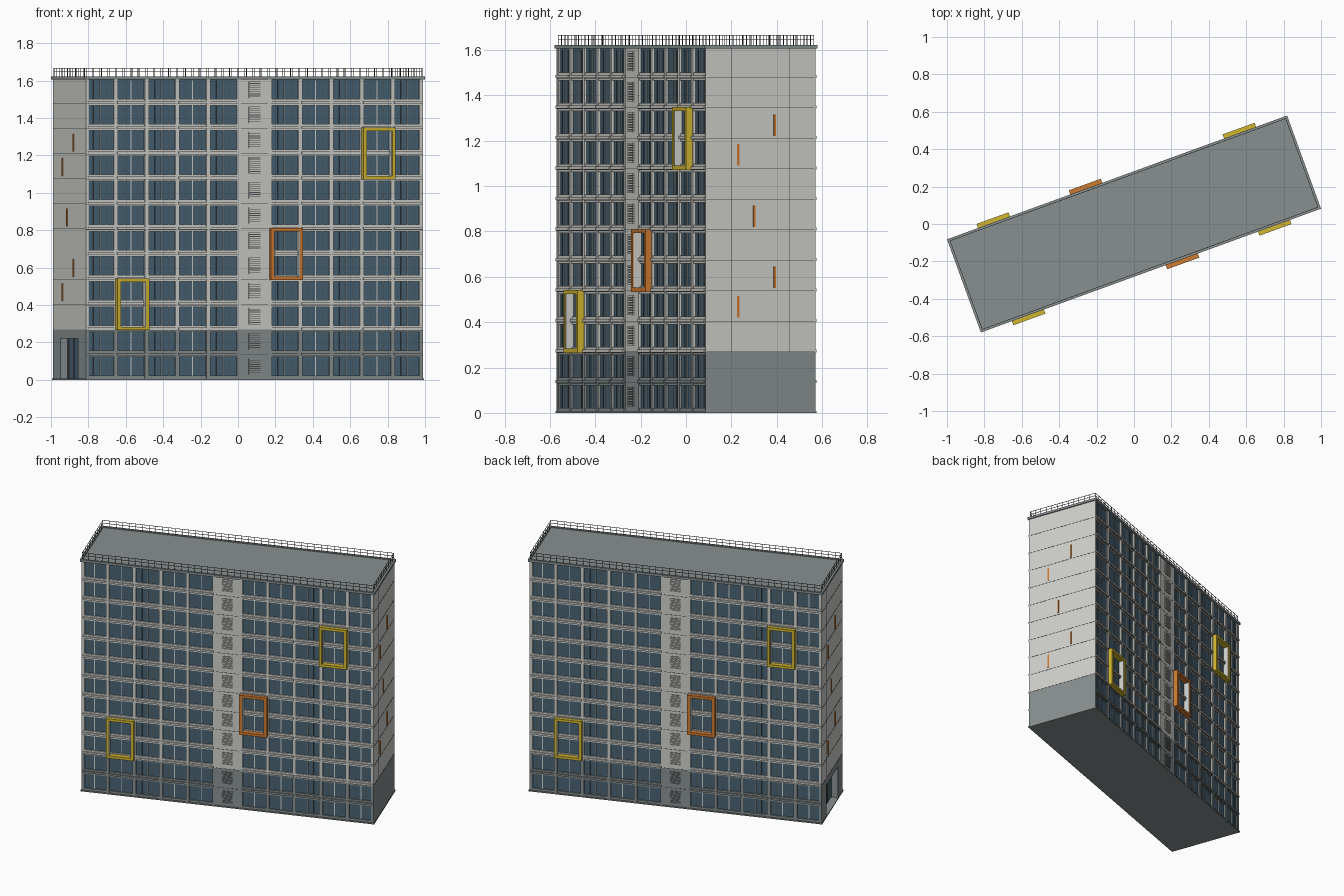
import bpy, bmesh, math
from mathutils import Matrix, Vector

if "Cube" in bpy.data.objects:
    bpy.data.objects.remove(bpy.data.objects["Cube"])

TURN = Matrix.Rotation(math.radians(20), 4, 'Z')   # block stands at an angle
HALF = Matrix.Rotation(math.pi, 4, 'Z')
FLOORS, BAYS = 12, 11
FH, BW = 0.1345, 0.175
TOP = FLOORS * FH
BASE = 2 * FH                                      # height of the dark base
HL, HW = 0.96, 0.255                               # half length, half width


def material(name, rgb):
    m = bpy.data.materials.new(name)
    m.diffuse_color = (*rgb, 1)
    m.use_nodes = True
    m.node_tree.nodes["Principled BSDF"].inputs["Base Color"].default_value = m.diffuse_color
    return m


MATS = {
    "wall": material("pale_concrete", (0.63, 0.63, 0.60)),
    "dark": material("slate_grey", (0.25, 0.28, 0.28)),
    "glass": material("blue_glass", (0.065, 0.125, 0.175)),
    "yellow": material("yellow", (0.64, 0.47, 0.03)),
    "orange": material("orange", (0.62, 0.20, 0.03)),
    "line": material("charcoal", (0.08, 0.085, 0.085)),
}
parts = {}


def box(part, mat, u, v, z):
    """Queue a box given as (min, max) ranges along length, width and height."""
    bm, _ = parts.setdefault(part, (bmesh.new(), mat))
    mid = Vector((sum(u) / 2, sum(v) / 2, sum(z) / 2))
    size = (abs(u[1] - u[0]), abs(v[1] - v[0]), abs(z[1] - z[0]), 1)
    bmesh.ops.create_cube(bm, size=1, matrix=Matrix.Translation(mid) @ Matrix.Diagonal(size))


def both(part, mat, u, v, z):
    """Box plus its copy turned half way round, for the opposite side."""
    box(part, mat, u, v, z)
    box(part, mat, (-u[1], -u[0]), (-v[1], -v[0]), z)


def tiered(part, u, v, z):
    """Wall piece split into dark base and pale upper part."""
    if z[0] < BASE:
        both("lower_" + part, "dark", u, v, (z[0], min(z[1], BASE)))
    if z[1] > BASE:
        both("upper_" + part, "wall", u, v, (max(z[0], BASE), z[1]))


# Core, plinth and roof
box("core", "wall", (-0.912, 0.93), (-0.235, 0.235), (0.004, TOP))
box("plinth", "dark", (-0.964, 0.964), (-0.262, 0.262), (0, 0.008))
box("roof", "dark", (-0.964, 0.964), (-0.262, 0.262), (TOP - 0.006, TOP + 0.002))
both("parapet", "dark", (-0.9675, 0.9675), (-0.265, -0.25), (TOP - 0.008, TOP + 0.008))
both("parapet", "dark", (0.9525, 0.9675), (-0.25, 0.25), (TOP - 0.008, TOP + 0.008))

# Window strips on both long sides
both("glazing", "glass", (-0.945, 0.945), (-0.247, -0.234), (0.008, TOP - 0.006))

# Columns between bays
for i in range(BAYS + 1):
    c = (i - BAYS / 2) * BW
    h = 0.011
    tiered("columns", (max(c - h, -HL), min(c + h, HL)), (-0.258, -0.234), (0, TOP))

# Floor bands, sills, window bars and the stair bay
for f in range(FLOORS):
    z = f * FH
    tiered("bands", (-HL, HL), (-HW, -0.234), (max(z - 0.013, 0), z + 0.022))
    for b in range(BAYS):
        c = (b - BAYS / 2 + 0.5) * BW
        if b == BAYS // 2:
            tiered("stair_panel", (c - 0.08, c + 0.08), (-0.256, -0.234), (z, z + FH))
            both("vent_backing", "line", (c - 0.033, c + 0.033), (-0.258, -0.25),
                 (z + 0.028, z + 0.115))
            for k in range(8):
                s = z + 0.0285 + k * 0.0111
                tiered("vent_slats", (c - 0.034, c + 0.034), (-0.263, -0.25), (s, s + 0.0075))
            if f:
                both("stair_joints", "line", (c - 0.076, c + 0.076), (-0.257, -0.25),
                     (z - 0.001, z + 0.001))
            continue
        if f:
            name, mat = ("lower_sills", "dark") if f == 1 else ("upper_sills", "wall")
            both(name, mat, (c - 0.082, c + 0.082), (-0.264, -0.24), (z - 0.002, z + 0.010))
            both("sill_shadow_gaps", "line", (c - 0.082, c + 0.082), (-0.2585, -0.24),
                 (z - 0.005, z - 0.002))
        w = (z + 0.022, z + FH - 0.013)
        both("window_mullions", "wall", (c - 0.0025, c + 0.0025), (-0.25, -0.24), w)
        for q in (-0.038, 0.038):
            both("window_bars", "line", (c + q - 0.001, c + q + 0.001), (-0.249, -0.24), w)

# Projecting coloured frames, each two floors high and one bay wide
for bay, floor, mat in ((1, 2, "yellow"), (6, 4, "orange"), (9, 8, "yellow")):
    c = (bay - BAYS / 2 + 0.5) * BW
    z0, z1 = floor * FH - 0.004, (floor + 2) * FH + 0.004
    o, t, d = 0.091, 0.018, (-0.288, -0.25)
    name = mat + "_frames"
    for s in (-1, 1):
        both(name, mat, tuple(sorted((c + s * o, c + s * (o - t)))), d, (z0, z1))
        both("frame_linings", "wall", tuple(sorted((c + s * (o - t), c + s * (o - t - 0.003)))),
             (-0.284, -0.247), (z0 + t, z1 - t))
    both(name, mat, (c - o + t, c + o - t), d, (z0, z0 + t))
    both(name, mat, (c - o + t, c + o - t), d, (z1 - t, z1))

# End walls: solid on one end, with an entrance recess on the other
DV, DZ = 0.137, 0.22


def end_wall(v, z, u):
    if z[0] < BASE:
        box("lower_end_walls", "dark", u, v, (z[0], min(z[1], BASE)))
    if z[1] > BASE:
        box("upper_end_walls", "wall", u, v, (max(z[0], BASE), z[1]))


end_wall((-0.254, 0.254), (0, TOP), (0.94, HL))
end_wall((-0.254, 0.254), (DZ, TOP), (-HL, -0.94))
for s in (-1, 1):
    end_wall(tuple(sorted((s * DV, s * 0.254))), (0, DZ), (-HL, -0.94))
    box("entrance_sides", "dark", (-0.945, -0.905),
        tuple(sorted((s * DV, s * 0.233))), (0, DZ + 0.015))
box("entrance_ceiling", "dark", (-0.945, -0.905), (-DV, DV), (DZ, DZ + 0.015))

# Entrance doors
box("entrance_doors", "glass", (-0.916, -0.91), (-DV, DV), (0.008, DZ))
for v in (-DV + 0.004, -0.045, 0.045, DV - 0.004):
    box("door_posts", "line", (-0.919, -0.911), (v - 0.004, v + 0.004), (0.008, DZ))

# Panel joints and orange strips on both ends
for f in range(2, FLOORS):
    both("end_joints", "line", (HL - 0.002, HL + 0.001), (-0.254, 0.254),
         (f * FH - 0.0012, f * FH + 0.0012))
for v in (-0.137, 0.137):
    both("end_joints", "line", (HL - 0.002, HL + 0.001), (v - 0.0012, v + 0.0012), (BASE, TOP))
for v, z in ((0.066, 1.22), (-0.106, 1.09), (-0.03, 0.82), (0.066, 0.55), (-0.106, 0.42)):
    both("end_strips", "orange", (HL - 0.002, HL + 0.005), (v - 0.005, v + 0.005), (z, z + 0.095))

# Roof railing
RL, RW, R = 0.955, 0.252, 0.0013
for z in (TOP + 0.032, TOP + 0.052):
    both("railing", "line", (-RL, RL), (-RW - R, -RW + R), (z - R, z + R))
    both("railing", "line", (RL - R, RL + R), (-RW, RW), (z - R, z + R))
for i in range(45):
    u = -RL + 2 * RL * i / 44
    both("railing", "line", (u - R, u + R), (-RW - R, -RW + R), (TOP, TOP + 0.052))
for i in range(1, 12):
    v = -RW + 2 * RW * i / 12
    both("railing", "line", (RL - R, RL + R), (v - R, v + R), (TOP, TOP + 0.052))

# Turn queued boxes into objects
for name, (bm, mat) in parts.items():
    bm.transform(TURN)
    mesh = bpy.data.meshes.new(name)
    bm.to_mesh(mesh)
    bm.free()
    mesh.materials.append(MATS[mat])
    bpy.context.collection.objects.link(bpy.data.objects.new(name, mesh))
